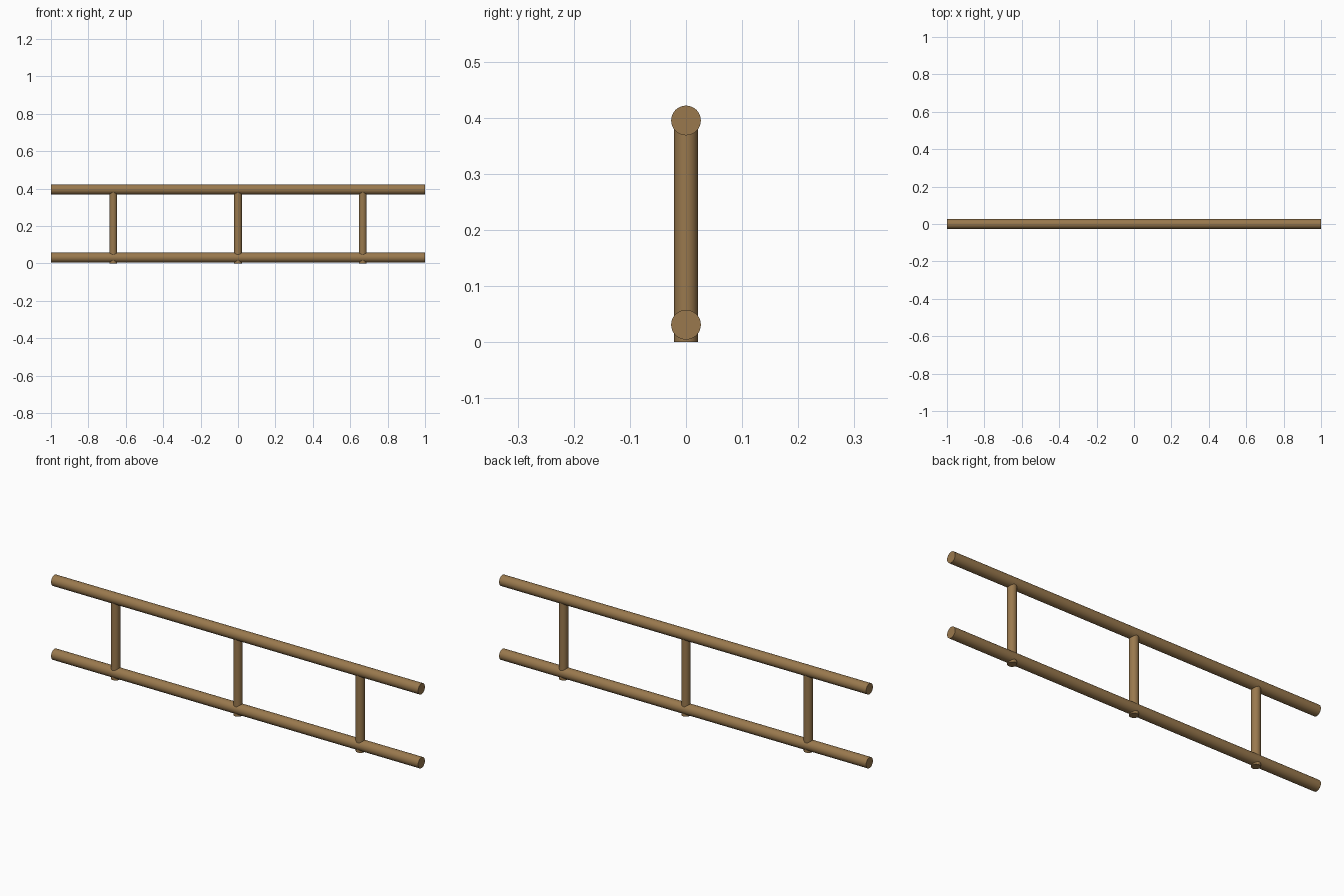
import bpy
from math import pi

if "Cube" in bpy.data.objects:
    bpy.data.objects.remove(bpy.data.objects["Cube"])

WOOD = bpy.data.materials.new("wood")
WOOD.diffuse_color = (0.32, 0.19, 0.075, 1)
WOOD.use_nodes = True
WOOD.node_tree.nodes["Principled BSDF"].inputs["Base Color"].default_value = WOOD.diffuse_color


def pole(name, radius, length, location, rotation=(0, 0, 0)):
    bpy.ops.mesh.primitive_cylinder_add(vertices=32, radius=radius, depth=length,
                                        location=location, rotation=rotation)
    ob = bpy.context.object
    ob.name = name
    ob.data.materials.append(WOOD)
    bpy.ops.object.shade_smooth_by_angle()
    return ob


# Horizontal round rails
TOP_Z, BOTTOM_Z = 0.395, 0.031
pole("top_rail", 0.0265, 2.0, (0, 0, TOP_Z), (0, pi / 2, 0))
pole("bottom_rail", 0.0265, 2.0, (0, 0, BOTTOM_Z), (0, pi / 2, 0))

# Upright posts: pass just below the bottom rail, end inside the top rail
for side, x in (("left", -0.667), ("middle", 0), ("right", 0.667)):
    pole(side + "_post", 0.021, TOP_Z, (x, 0, TOP_Z / 2))
